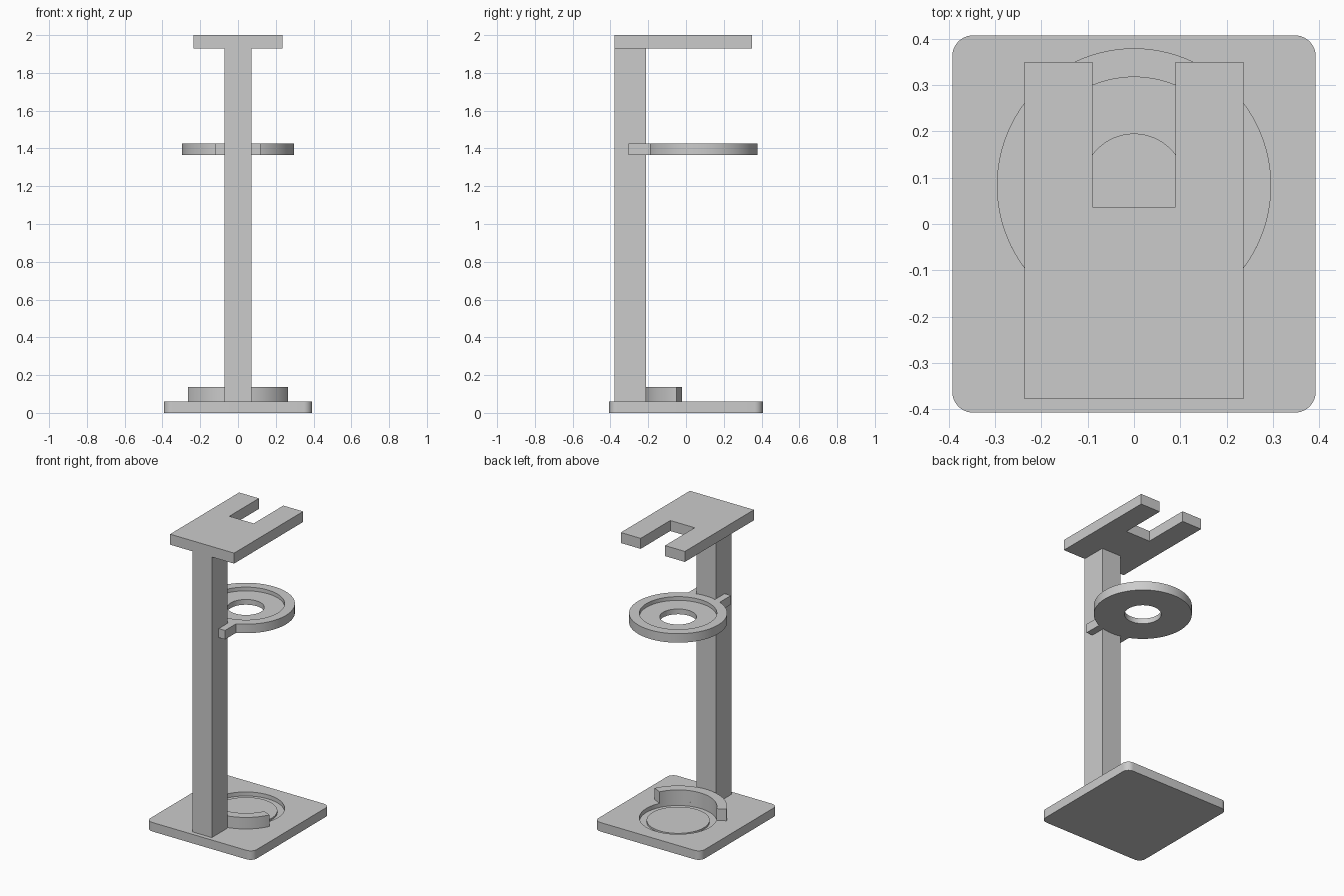
import bpy
import bmesh
from math import cos, sin, pi, radians

old = bpy.data.objects.get("Cube")
if old:
    bpy.data.objects.remove(old, do_unlink=True)

GREY = (0.6, 0.6, 0.6, 1)
grey = bpy.data.materials.new("plain grey")
grey.use_nodes = True
grey.diffuse_color = GREY
grey.node_tree.nodes["Principled BSDF"].inputs["Base Color"].default_value = GREY

CENTRE_Y = 0.083           # shared axis of ring, dish and guard
R_OUT, R_IN, R_HOLE = 0.296, 0.234, 0.111
BASE_TOP, COLUMN_TOP = 0.06, 1.93


def finish(name, bm):
    bmesh.ops.recalc_face_normals(bm, faces=bm.faces)
    mesh = bpy.data.meshes.new(name)
    bm.to_mesh(mesh)
    bm.free()
    mesh.materials.append(grey)
    obj = bpy.data.objects.new(name, mesh)
    bpy.context.collection.objects.link(obj)
    return obj


def prism(name, outline, z0, z1, corner=0):
    """Extrude an outline upwards, optionally rounding its upright edges."""
    bm = bmesh.new()
    face = bm.faces.new([bm.verts.new((x, y, z0)) for x, y in outline])
    top = bmesh.ops.extrude_face_region(bm, geom=[face])["geom"]
    verts = [g for g in top if isinstance(g, bmesh.types.BMVert)]
    bmesh.ops.translate(bm, verts=verts, vec=(0, 0, z1 - z0))
    if corner:
        upright = [e for e in bm.edges if abs(e.verts[0].co.z - e.verts[1].co.z) > 0.01]
        bmesh.ops.bevel(bm, geom=upright, offset=corner, segments=10,
                        profile=0.5, affect='EDGES')
    return finish(name, bm)


def block(name, x0, x1, y0, y1, z0, z1, corner=0):
    return prism(name, [(x0, y0), (x1, y0), (x1, y1), (x0, y1)], z0, z1, corner)


def lathe(name, section, start=0, sweep=360, steps=96):
    """Sweep a closed (radius, height) section about the shared axis."""
    full = sweep == 360
    bm = bmesh.new()
    rows = []
    for i in range(steps if full else steps + 1):
        a = radians(start + sweep * i / steps)
        rows.append([bm.verts.new((r * cos(a), CENTRE_Y + r * sin(a), z))
                     for r, z in section])
    n = len(section)
    for i in range(steps):
        a, b = rows[i], rows[(i + 1) % len(rows)]
        for j in range(n):
            k = (j + 1) % n
            bm.faces.new((a[j], b[j], b[k], a[k]))
    if not full:
        bm.faces.new(rows[0])
        bm.faces.new(rows[-1])
    return finish(name, bm)


# Base slab with rounded corners and a circular groove around a low disc
base = block("base", -0.392, 0.392, -0.407, 0.407, 0, BASE_TOP, 0.045)
cutter = lathe("dish_cutter", [(0.0005, 0.045), (0.19, 0.045), (0.19, 0.033),
                               (R_IN, 0.033), (R_IN, 0.1), (0.0005, 0.1)])
# Close the pinhole at the cutter's axis
bm = bmesh.new()
bm.from_mesh(cutter.data)
axis = [v for v in bm.verts if abs(v.co.x) < 0.01 and abs(v.co.y - CENTRE_Y) < 0.01]
for v in axis:
    v.co.x, v.co.y = 0, CENTRE_Y
bmesh.ops.remove_doubles(bm, verts=axis, dist=0.0001)
bmesh.ops.recalc_face_normals(bm, faces=bm.faces)
bm.to_mesh(cutter.data)
bm.free()
cutter.hide_render = True
cut = base.modifiers.new("dish", 'BOOLEAN')
cut.operation = 'DIFFERENCE'
cut.solver = 'EXACT'
cut.object = cutter
bpy.context.view_layer.objects.active = base
base.select_set(True)
bpy.ops.object.modifier_apply(modifier=cut.name)
bpy.data.objects.remove(cutter, do_unlink=True)

# Curved guard behind the dish
half = 63.5
guard = lathe("base_guard", [(R_IN, BASE_TOP), (R_OUT, BASE_TOP), (R_OUT, 0.137), (R_IN, 0.137)],
              270 - half, 2 * half, 48)

# Column
block("column", -0.0715, 0.0715, -0.378, -0.213, BASE_TOP, COLUMN_TOP)

# Ring holder with recessed seat and centre hole
ring = lathe("ring_holder", [(R_HOLE, 1.365), (R_OUT, 1.365), (R_OUT, 1.425),
                             (R_IN, 1.425), (R_IN, 1.4), (R_HOLE, 1.4)])

# Arms that clasp the column
for side, s in (("left", 1), ("right", -1)):
    lo, hi = sorted((s * 0.0715, s * 0.118))
    block(side + "_arm", lo, hi, -0.305, -0.18, 1.365, 1.425)

# Top plate with an open slot
right_half = [(0.236, -0.378), (0.236, 0.349), (0.09, 0.349), (0.09, 0.037)]
prism("top_plate", right_half + [(-x, y) for x, y in reversed(right_half)], COLUMN_TOP, 2.0)

# Smooth the round parts, keeping crisp edges
bpy.ops.object.select_all(action='DESELECT')
for obj in (base, guard, ring):
    obj.select_set(True)
bpy.context.view_layer.objects.active = ring
bpy.ops.object.shade_smooth_by_angle(angle=radians(30))
